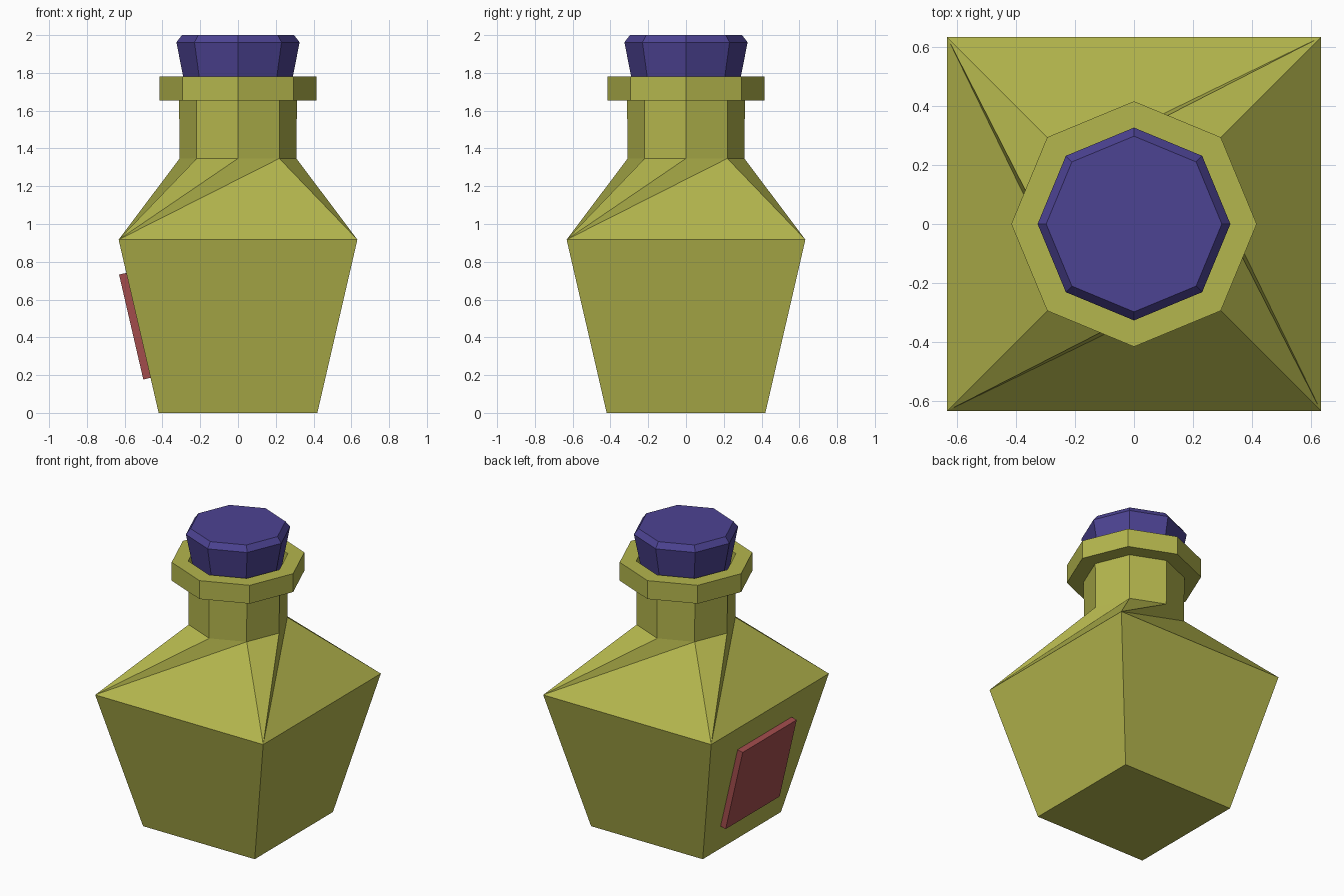
import bpy, bmesh, math
from mathutils import Matrix

if "Cube" in bpy.data.objects:
    bpy.data.objects.remove(bpy.data.objects["Cube"])


def material(name, rgb):
    m = bpy.data.materials.new(name)
    m.diffuse_color = (*rgb, 1)
    m.use_nodes = True
    m.node_tree.nodes["Principled BSDF"].inputs["Base Color"].default_value = m.diffuse_color
    return m


def ring(bm, r, z, n=8, phase=0.0):
    return [bm.verts.new((r * math.cos(phase + math.tau * i / n),
                          r * math.sin(phase + math.tau * i / n), z)) for i in range(n)]


def bridge(bm, a, b):
    n = len(a)
    for i in range(n):
        bm.faces.new((a[i], a[(i + 1) % n], b[(i + 1) % n], b[i]))


def loft(bm, rings):
    for a, b in zip(rings, rings[1:]):
        bridge(bm, a, b)


def finish(bm, name, mat):
    bmesh.ops.recalc_face_normals(bm, faces=bm.faces[:])
    me = bpy.data.meshes.new(name)
    bm.to_mesh(me)
    bm.free()
    me.materials.append(mat)
    ob = bpy.data.objects.new(name, me)
    bpy.context.collection.objects.link(ob)
    return ob


glass = material("olive_glass", (0.456, 0.468, 0.074))
cork = material("purple_stopper", (0.073, 0.056, 0.29))
paper = material("red_label", (0.36, 0.073, 0.073))

# bottle: square flared body
BASE, SHOULDER, SHOULDER_Z = 0.42, 0.632, 0.917
bm = bmesh.new()
bottom = ring(bm, BASE * math.sqrt(2), 0, 4, math.pi / 4)
top = ring(bm, SHOULDER * math.sqrt(2), SHOULDER_Z, 4, math.pi / 4)
bm.faces.new(bottom[::-1])
bridge(bm, bottom, top)

# bottle: octagonal neck, collar and mouth
profile = [(0.309, 1.347), (0.312, 1.655), (0.415, 1.655), (0.415, 1.78),
           (0.312, 1.78), (0.308, 1.66)]
rings = [ring(bm, r, z) for r, z in profile]
loft(bm, rings)
bm.faces.new(rings[-1])

# bottle: twisted shoulder fan, three triangles per corner
neck = rings[0]
for k in range(4):
    o = 2 * k + 1
    a, b, c = neck[o], neck[(o + 1) % 8], neck[(o + 2) % 8]
    bm.faces.new((top[k], b, a))
    bm.faces.new((top[k], c, b))
    bm.faces.new((top[k], top[(k + 1) % 4], c))
finish(bm, "bottle", glass)

# stopper
bm = bmesh.new()
rings = [ring(bm, r, z) for r, z in [(0.268, 1.665), (0.326, 1.962), (0.297, 2.0)]]
loft(bm, rings)
bm.faces.new(rings[0][::-1])
bm.faces.new(rings[-1])
finish(bm, "stopper", cork)

# label lying on the sloped left side
bm = bmesh.new()
bmesh.ops.create_cube(bm, size=1, matrix=Matrix.Diagonal((0.04, 0.58, 0.57, 1)))
label = finish(bm, "label", paper)
label.location = (-0.546, 0, 0.459)
label.rotation_euler.y = -math.atan2(SHOULDER - BASE, SHOULDER_Z)
